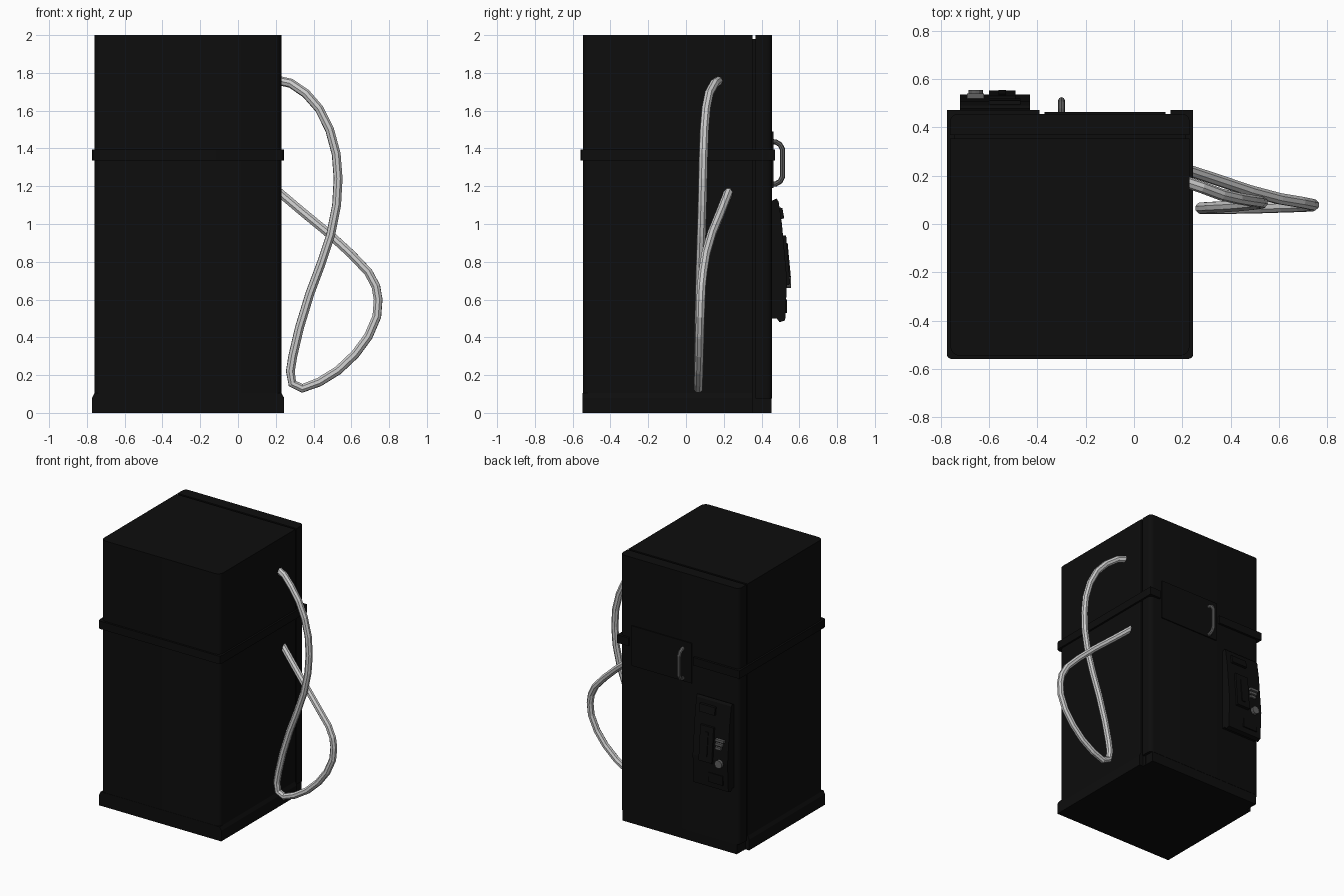
import bpy, bmesh, math
from mathutils import Matrix

if "Cube" in bpy.data.objects:
    bpy.data.objects.remove(bpy.data.objects["Cube"])

def material(name, v):
    m = bpy.data.materials.new(name)
    m.diffuse_color = (v, v, v, 1)
    m.use_nodes = True
    m.node_tree.nodes["Principled BSDF"].inputs["Base Color"].default_value = m.diffuse_color
    return m

BLACK = material("black", 0.004)
METAL = material("dark_metal", 0.12)

def finish(name, bm, mat):
    bmesh.ops.recalc_face_normals(bm, faces=bm.faces)
    me = bpy.data.meshes.new(name)
    bm.to_mesh(me)
    bm.free()
    ob = bpy.data.objects.new(name, me)
    bpy.context.collection.objects.link(ob)
    if mat:
        me.materials.append(mat)
    return ob

def smooth(ob, angle=35):
    bpy.ops.object.select_all(action='DESELECT')
    ob.select_set(True)
    bpy.context.view_layer.objects.active = ob
    bpy.ops.object.shade_smooth_by_angle(angle=math.radians(angle))

def box(name, x0, x1, y0, y1, z0, z1, mat=BLACK, corner=0.0, which=None, segs=4):
    """Box; vertical edges chosen by which(x, y) are rounded by corner."""
    bm = bmesh.new()
    bmesh.ops.create_cube(bm, size=1)
    for v in bm.verts:
        v.co.x = x0 if v.co.x < 0 else x1
        v.co.y = y0 if v.co.y < 0 else y1
        v.co.z = z0 if v.co.z < 0 else z1
    if corner:
        edges = []
        for e in bm.edges:
            a, b = e.verts
            vertical = abs(a.co.z - b.co.z) > 1e-5
            if vertical and (which is None or which(a.co.x, a.co.y)):
                edges.append(e)
        bmesh.ops.bevel(bm, geom=edges, offset=corner, segments=segs,
                        profile=0.5, affect='EDGES')
    ob = finish(name, bm, mat)
    if corner:
        smooth(ob)
    return ob

def extrude_x(name, pts, x0, x1, mat=BLACK):
    """Extrude a (y, z) profile along x."""
    bm = bmesh.new()
    f = bm.faces.new([bm.verts.new((x0, y, z)) for y, z in pts])
    r = bmesh.ops.extrude_face_region(bm, geom=[f])
    vs = [g for g in r["geom"] if isinstance(g, bmesh.types.BMVert)]
    bmesh.ops.translate(bm, verts=vs, vec=(x1 - x0, 0, 0))
    return finish(name, bm, mat)

def extrude_y(name, pts, y0, y1, mat=BLACK):
    """Extrude an (x, z) profile along y."""
    bm = bmesh.new()
    f = bm.faces.new([bm.verts.new((x, y0, z)) for x, z in pts])
    r = bmesh.ops.extrude_face_region(bm, geom=[f])
    vs = [g for g in r["geom"] if isinstance(g, bmesh.types.BMVert)]
    bmesh.ops.translate(bm, verts=vs, vec=(0, y1 - y0, 0))
    return finish(name, bm, mat)

def tube(name, pts, radius, mat=None, res=2):
    """Faceted tube along a path, converted to mesh."""
    cu = bpy.data.curves.new(name, 'CURVE')
    cu.dimensions = '3D'
    cu.bevel_depth = radius
    cu.bevel_resolution = res
    cu.use_fill_caps = True
    sp = cu.splines.new('POLY')
    sp.points.add(len(pts) - 1)
    for p, co in zip(sp.points, pts):
        p.co = (*co, 1)
    sp.use_smooth = False
    ob = bpy.data.objects.new(name, cu)
    bpy.context.collection.objects.link(ob)
    bpy.ops.object.select_all(action='DESELECT')
    ob.select_set(True)
    bpy.context.view_layer.objects.active = ob
    bpy.ops.object.convert(target='MESH')
    if mat:
        bpy.context.object.data.materials.append(mat)

def disc(name, x, y, z, r, depth, mat, segs=12):
    """Short cylinder facing backwards (+y)."""
    bm = bmesh.new()
    bmesh.ops.create_cone(bm, cap_ends=True, segments=segs, radius1=r, radius2=r,
                          depth=depth,
                          matrix=Matrix.Translation((x, y, z)) @ Matrix.Rotation(math.pi / 2, 4, 'X'))
    return finish(name, bm, mat)

# Cabinet: front shell, inner core behind the groove, and back panel
X0, X1 = -0.76, 0.23
box("cabinet", X0, X1, -0.545, 0.353, 0.0, 2.0, corner=0.04, which=lambda x, y: y < 0)
box("groove_core", X0 + 0.018, X1 - 0.018, 0.34, 0.38, 0.0, 1.98)
box("back_panel", X0, X1, 0.368, 0.455, 0.075, 2.0, corner=0.03, which=lambda x, y: y > 0.4)

# Base: flared skirt under the shell and inset plinth under the back panel
extrude_y("base_skirt", [(X0 - 0.013, 0), (X1 + 0.014, 0), (X1 + 0.014, 0.08), (X1, 0.105),
                         (X0, 0.105), (X0 - 0.013, 0.08)], -0.547, 0.353)
box("back_plinth", X0 + 0.02, X1 - 0.02, 0.35, 0.453, 0.0, 0.08)

# Trim band, broken at the back by the hatch
box("trim_band", X0 - 0.014, X1 + 0.014, -0.559, 0.45, 1.335, 1.395, corner=0.02,
    which=lambda x, y: y < 0, segs=2)
box("trim_band_back_left", X0 - 0.014, -0.39, 0.44, 0.472, 1.335, 1.395)
box("trim_band_back_right", 0.15, X1 + 0.014, 0.44, 0.472, 1.335, 1.395)

# Hatch with bent bar handle
box("hatch", -0.37, 0.13, 0.45, 0.463, 1.19, 1.49)
tube("hatch_handle", [(-0.30, 0.45, 1.435), (-0.30, 0.475, 1.435), (-0.30, 0.498, 1.42),
                      (-0.30, 0.511, 1.395), (-0.30, 0.511, 1.25), (-0.30, 0.498, 1.225),
                      (-0.30, 0.475, 1.212), (-0.30, 0.45, 1.212)], 0.014, METAL)

# Coin unit: wedge housing, display, slot plate and buttons
extrude_x("coin_housing", [(0.45, 1.12), (0.478, 1.135), (0.49, 1.12), (0.508, 1.0),
                           (0.535, 0.70), (0.525, 0.49), (0.495, 0.48), (0.48, 0.50),
                           (0.45, 0.50)], -0.72, -0.43)
extrude_x("display", [(0.48, 1.09), (0.51, 1.085), (0.52, 1.03), (0.48, 1.02)], -0.60, -0.47)
extrude_x("slot_plate", [(0.50, 0.94), (0.53, 0.94), (0.552, 0.68), (0.51, 0.67)], -0.60, -0.49)
extrude_x("slot_rib", [(0.52, 0.90), (0.538, 0.90), (0.555, 0.72), (0.53, 0.72)], -0.56, -0.53)
for i, z in enumerate((0.86, 0.83, 0.80)):
    box(f"button_{i + 1}", -0.69 + 0.012 * i, -0.62, 0.51, 0.54, z - 0.009, z + 0.009, METAL)
disc("return_knob", -0.655, 0.54, 0.69, 0.03, 0.03, METAL)
box("return_tray", -0.68, -0.56, 0.50, 0.536, 0.53, 0.60)

# Looping suction hose on the right side
tube("hose", [(0.21, 0.175, 1.76), (0.28, 0.152, 1.745), (0.36, 0.122, 1.69), (0.43, 0.106, 1.61),
              (0.485, 0.097, 1.50), (0.52, 0.092, 1.37), (0.53, 0.089, 1.24), (0.522, 0.086, 1.10),
              (0.49, 0.081, 0.94), (0.44, 0.076, 0.79), (0.38, 0.072, 0.63), (0.325, 0.069, 0.45),
              (0.29, 0.067, 0.30), (0.277, 0.066, 0.22), (0.288, 0.065, 0.155), (0.34, 0.065, 0.13),
              (0.43, 0.066, 0.163), (0.53, 0.068, 0.225), (0.62, 0.071, 0.31), (0.69, 0.073, 0.405),
              (0.735, 0.076, 0.51), (0.742, 0.079, 0.60), (0.73, 0.082, 0.67), (0.69, 0.09, 0.745),
              (0.60, 0.105, 0.84), (0.48, 0.137, 0.95), (0.34, 0.184, 1.065), (0.21, 0.227, 1.175)],
     0.0245)
